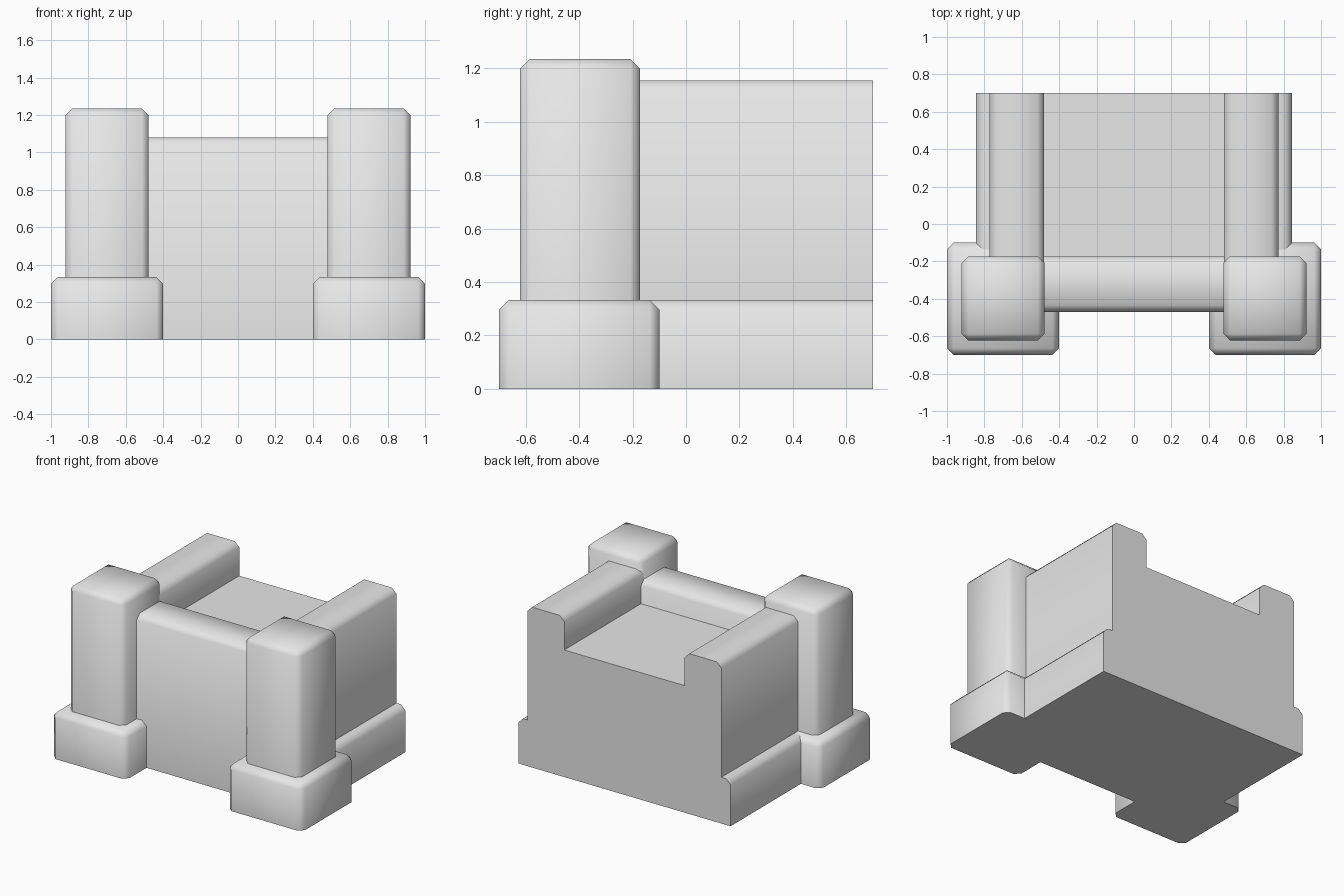
import bpy, bmesh

if "Cube" in bpy.data.objects:
    bpy.data.objects.remove(bpy.data.objects["Cube"])

stone = bpy.data.materials.new("light_grey_stone")
stone.use_nodes = True
stone.diffuse_color = (0.8, 0.8, 0.8, 1)
stone.node_tree.nodes["Principled BSDF"].inputs["Base Color"].default_value = (0.8, 0.8, 0.8, 1)

CHAMFER = 0.036


def finish(name, bm):
    bmesh.ops.recalc_face_normals(bm, faces=bm.faces)
    mesh = bpy.data.meshes.new(name)
    bm.to_mesh(mesh)
    bm.free()
    mesh.materials.append(stone)
    obj = bpy.data.objects.new(name, mesh)
    bpy.context.collection.objects.link(obj)
    bpy.ops.object.select_all(action='DESELECT')
    obj.select_set(True)
    bpy.context.view_layer.objects.active = obj
    bpy.ops.object.shade_smooth_by_angle(angle=1.0)


def box(name, x, y, z, keep_sharp):
    """Box from (min, max) ranges; edges passing keep_sharp stay unchamfered."""
    bm = bmesh.new()
    bmesh.ops.create_cube(bm, size=1)
    for v in bm.verts:
        v.co = [r[0] if c < 0 else r[1] for c, r in zip(v.co, (x, y, z))]
    edges = [e for e in bm.edges if not keep_sharp(e)]
    bmesh.ops.bevel(bm, geom=edges, offset=CHAMFER, segments=1,
                    affect='EDGES', clamp_overlap=True)
    finish(name, bm)


def on_ground(e):
    return all(v.co.z < 0.01 for v in e.verts)


def not_top_long(e):
    a, b = (v.co for v in e.verts)
    return not (a.z > 0.5 and b.z > 0.5 and abs(a.x - b.x) > 0.1)


# Front towers: wide foot and tall column on each side
for side, s in (("left", 1), ("right", -1)):
    box(side + "_tower_foot", sorted((0.4 * s, s)), (-0.7, -0.1), (0, 0.333), on_ground)
    box(side + "_tower_column", sorted((0.478 * s, 0.922 * s)), (-0.622, -0.173),
        (0, 1.235), on_ground)

# Front wall between the towers
box("front_wall", (-0.6, 0.6), (-0.47, -0.173), (0, 1.08), not_top_long)

# Main body: ledges, side walls and sunken floor as one cross-section
c = CHAMFER
half = [(0.845, 0), (0.845, 0.333 - c), (0.845 - c, 0.333), (0.772, 0.333),
        (0.772, 1.155 - c), (0.772 - c, 1.155), (0.48 + c, 1.155),
        (0.48, 1.155 - c), (0.48, 0.915)]
outline = half + [(-x, z) for x, z in reversed(half)]
bm = bmesh.new()
back = bm.faces.new([bm.verts.new((x, 0.7, z)) for x, z in outline])
ext = bmesh.ops.extrude_face_region(bm, geom=[back], use_keep_orig=True)
for v in ext["geom"]:
    if isinstance(v, bmesh.types.BMVert):
        v.co.y = -0.3
finish("main_body", bm)
